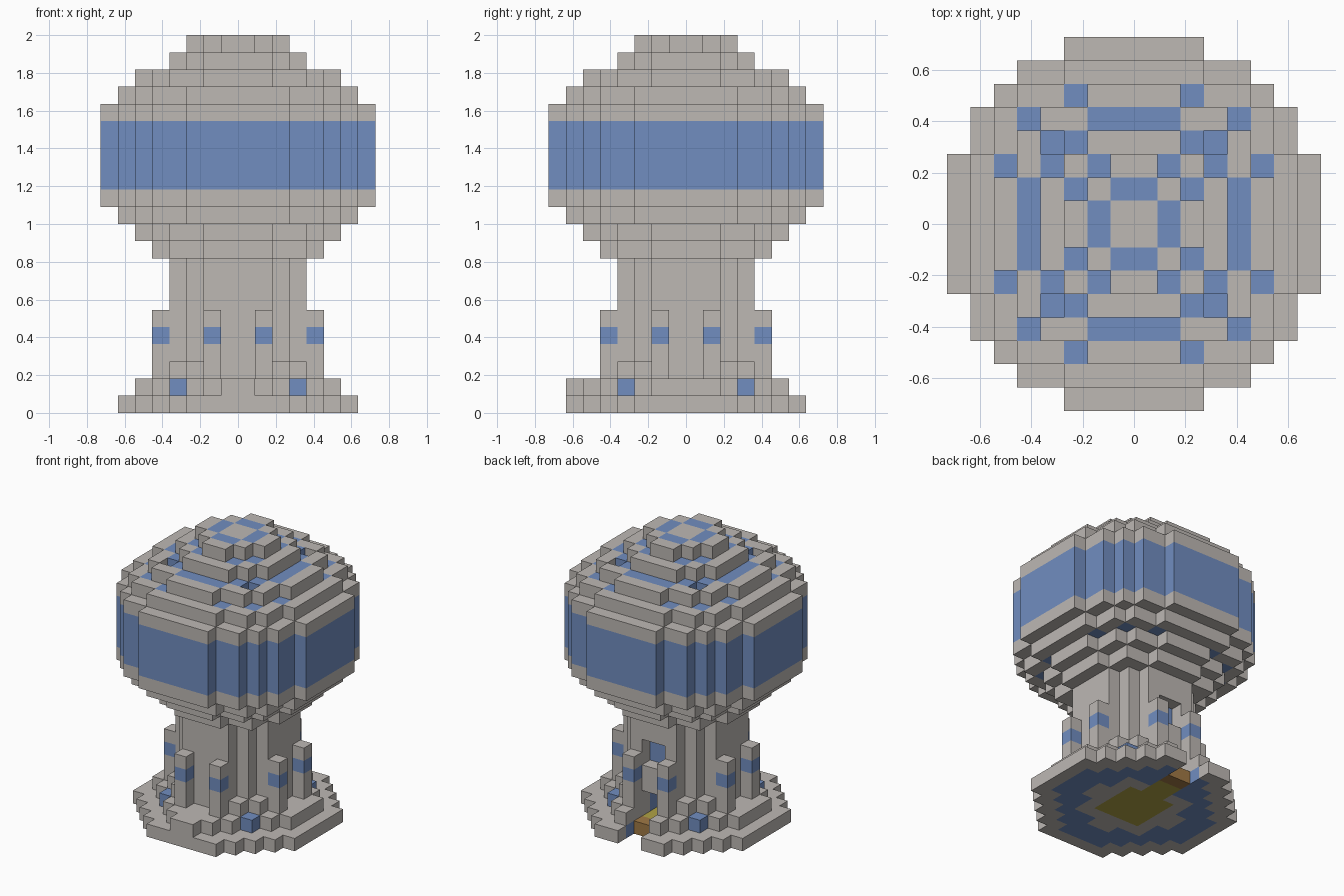
import bpy, bmesh

old = bpy.data.objects.get("Cube")
if old:
    bpy.data.objects.remove(old, do_unlink=True)

U = 1 / 11  # edge length of one block
STONE, BLUE, YELLOW, BROWN = range(4)


def material(name, rgb):
    m = bpy.data.materials.new(name)
    m.use_nodes = True
    m.diffuse_color = (*rgb, 1)
    m.node_tree.nodes["Principled BSDF"].inputs["Base Color"].default_value = (*rgb, 1)
    return m


MATS = [material("warm_grey_stone", (0.51, 0.48, 0.455)),
        material("blue", (0.165, 0.27, 0.53)),
        material("yellow", (0.44, 0.36, 0.06)),
        material("brown_wood", (0.35, 0.19, 0.06))]


def fold(n):
    """Distance index of a block from the centre line, same on both sides."""
    return n if n >= 0 else -n - 1


def layer(inside, z):
    """Blocks of one storey: stone outline, blue filling."""
    ring = {(x, y) for x in range(-8, 8) for y in range(-8, 8) if inside(fold(x), fold(y))}
    sides = ((1, 0), (-1, 0), (0, 1), (0, -1))
    return {(x, y, z): BLUE if all((x + a, y + b) in ring for a, b in sides) else STONE
            for x, y in ring}


def disc(limit):
    return lambda i, j: (i + 0.5) ** 2 + (j + 0.5) ** 2 <= limit


def build(name, cells):
    """Turn a block map into a mesh made of its outer faces."""
    bm = bmesh.new()
    verts = {}
    for cell, mat in cells.items():
        for d in range(3):
            for s in (0, 1):
                near = list(cell)
                near[d] += 2 * s - 1
                if tuple(near) in cells:
                    continue
                loop = []
                for a, b in ((0, 0), (1, 0), (1, 1), (0, 1)):
                    p = list(cell)
                    p[d] += s
                    p[(d + 1) % 3] += a
                    p[(d + 2) % 3] += b
                    key = tuple(p)
                    if key not in verts:
                        verts[key] = bm.verts.new([c * U for c in key])
                    loop.append(verts[key])
                face = bm.faces.new(loop if s else loop[::-1])
                face.material_index = mat
    mesh = bpy.data.meshes.new(name)
    bm.to_mesh(mesh)
    bm.free()
    for m in MATS:
        mesh.materials.append(m)
    ob = bpy.data.objects.new(name, mesh)
    bpy.context.collection.objects.link(ob)
    return ob


def in_step(i, j):
    return i + j <= 6 and i < 6


def in_door(x, y):
    """Back doorway passage and the small room behind it."""
    return (fold(x) < 1 and y >= 2) or (fold(x) < 2 and fold(y) < 2)


# Ground slab with a yellow floor, brown threshold and notch at the back
slab = layer(disc(49), 0)
for x, y, z in list(slab):
    i, j = fold(x), fold(y)
    if i < 1 and y > 4:
        del slab[x, y, z]
    elif i < 1 and y == 4:
        slab[x, y, z] = BROWN
    elif in_door(x, y):
        slab[x, y, z] = YELLOW
    elif not in_step(i, j) or disc(14)(i, j):
        slab[x, y, z] = STONE
build("ground_slab", slab)

# Step ring with blue corner blocks
step = {c: m for c, m in layer(in_step, 1).items() if not in_door(c[0], c[1])}
for x, y, z in step:
    i, j = fold(x), fold(y)
    step[x, y, z] = BLUE if (i, j) == (3, 3) or disc(9)(i, j) else STONE
build("step_ring", step)

# Neck with the doorway and window cut into the back
neck = {}
for z in range(2, 9):
    for c, m in layer(disc(16), z).items():
        window = fold(c[0]) < 1 and c[1] == 3 and z in (5, 6)
        if not window and not (z == 2 and in_door(c[0], c[1])):
            neck[c] = m
build("neck", neck)

# Buttress posts with a blue band, and small blocks between them
posts, stubs = {}, {}
for x in range(-5, 5):
    for y in range(-5, 5):
        pair = {fold(x), fold(y)}
        if pair == {1, 4}:
            for z in range(2, 6):
                posts[x, y, z] = BLUE if z == 4 else STONE
        elif pair == {2, 3}:
            stubs[x, y, 2] = STONE
build("buttress_posts", posts)
build("corner_blocks", stubs)

# Domed head: stepped underside, blue window band, stepped roof
head = {}
storeys = [25, 36, 51] + [64] * 6 + [51, 36, 16, 7]
for z, limit in enumerate(storeys, 9):
    head.update(layer(disc(limit), z))
for (x, y, z), m in list(head.items()):
    i, j = fold(x), fold(y)
    if 13 <= z <= 16:
        head[x, y, z] = BLUE
    elif z == 19 and i == j == 3:
        del head[x, y, z]          # roof pits
    elif z == 21 and i == j == 0:
        head[x, y, z] = STONE      # centre of the roof
build("domed_head", head)
